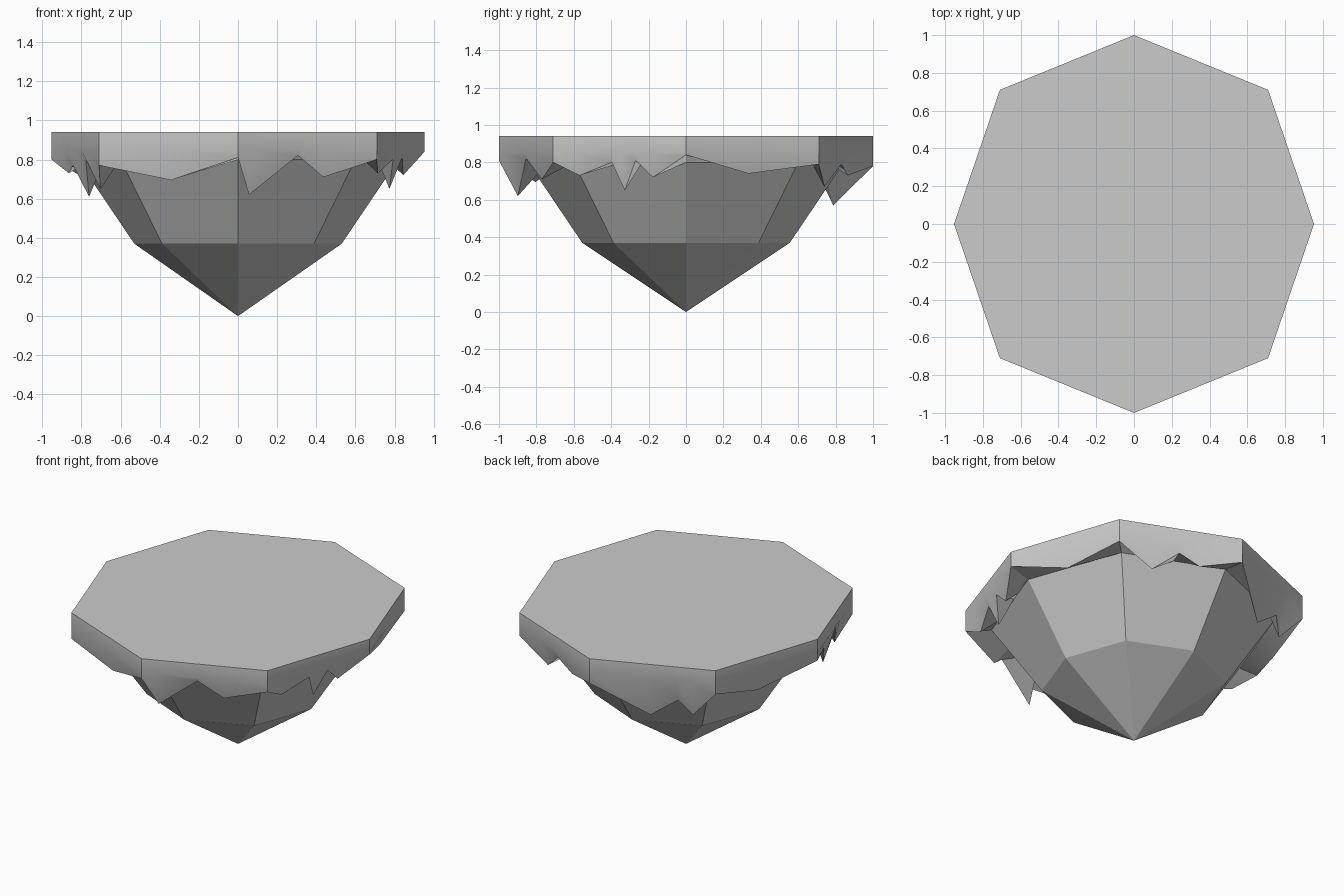
import bpy, bmesh, math
from mathutils import Vector

if "Cube" in bpy.data.objects:
    bpy.data.objects.remove(bpy.data.objects["Cube"])

TOP, BAND, JOIN = 0.94, 0.85, 0.80


def octagon(front, side, diag, z):
    """Eight corners, counter-clockwise from the front."""
    return [Vector((x, y, z)) for x, y in (
        (0, -front), (diag, -diag), (side, 0), (diag, diag),
        (0, front), (-diag, diag), (-side, 0), (-diag, -diag))]


def add_object(name, bm):
    bmesh.ops.remove_doubles(bm, verts=bm.verts, dist=0.0005)
    bmesh.ops.recalc_face_normals(bm, faces=bm.faces)
    mesh = bpy.data.meshes.new(name)
    bm.to_mesh(mesh)
    bm.free()
    obj = bpy.data.objects.new(name, mesh)
    bpy.context.collection.objects.link(obj)
    return obj


def face(bm, points):
    bm.faces.new([bm.verts.new(p) for p in points])


outer = octagon(1.0, 0.953, 0.71, TOP)
middle = octagon(0.555, 0.53, 0.388, 0.37)
inner = octagon(0.845, 0.82, 0.60, JOIN)

# rock underside: faceted two-tier cone
bm = bmesh.new()
for i in range(8):
    j = (i + 1) % 8
    face(bm, [Vector((0, 0, 0)), middle[j], middle[i]])
    face(bm, [middle[i], middle[j], inner[j], inner[i]])
add_object("rock_base", bm)

# jagged lower edge of the turf: (fraction along side, height) per side
corner_z = [0.81, 0.80, 0.84, 0.79, 0.78, 0.785, 0.80, 0.77]
jags = [
    [(0.117, 0.62), (0.44, 0.82), (0.64, 0.71)],
    [(0.18, 0.73), (0.43, 0.80), (0.51, 0.65), (0.61, 0.81), (0.73, 0.72)],
    [(0.49, 0.74)],
    [(0.29, 0.67), (0.50, 0.79), (0.67, 0.73)],
    [(0.46, 0.57), (0.69, 0.70), (0.80, 0.60)],
    [(0.46, 0.70)],
    [(0.20, 0.73), (0.33, 0.77), (0.50, 0.61), (0.63, 0.80), (0.78, 0.65)],
    [(0.49, 0.695)],
]

# turf slab: flat top, upright band, teeth leaning inward, underside ledge
bm = bmesh.new()
top_loop = []
for i in range(8):
    j = (i + 1) % 8
    a, b = outer[i], outer[j]
    inward = Vector((0, 0, 1)).cross(b - a).normalized()
    columns = []
    for t, z in [(0, corner_z[i])] + jags[i] + [(1, corner_z[j])]:
        top = a.lerp(b, t)
        band = Vector((top.x, top.y, BAND))
        lean = 0 if t in (0, 1) else 0.01 + 0.27 * (BAND - z)
        tip = Vector((top.x, top.y, z)) + inward * lean
        columns.append((top, band, tip, inner[i].lerp(inner[j], t)))
    top_loop += [c[0] for c in columns[:-1]]
    for left, right in zip(columns, columns[1:]):
        for k in range(3):
            face(bm, [left[k], left[k + 1], right[k + 1], right[k]])
face(bm, top_loop)
turf = add_object("turf_top", bm)

bpy.context.view_layer.objects.active = turf
turf.select_set(True)
bpy.ops.object.shade_smooth_by_angle(angle=math.radians(30))
